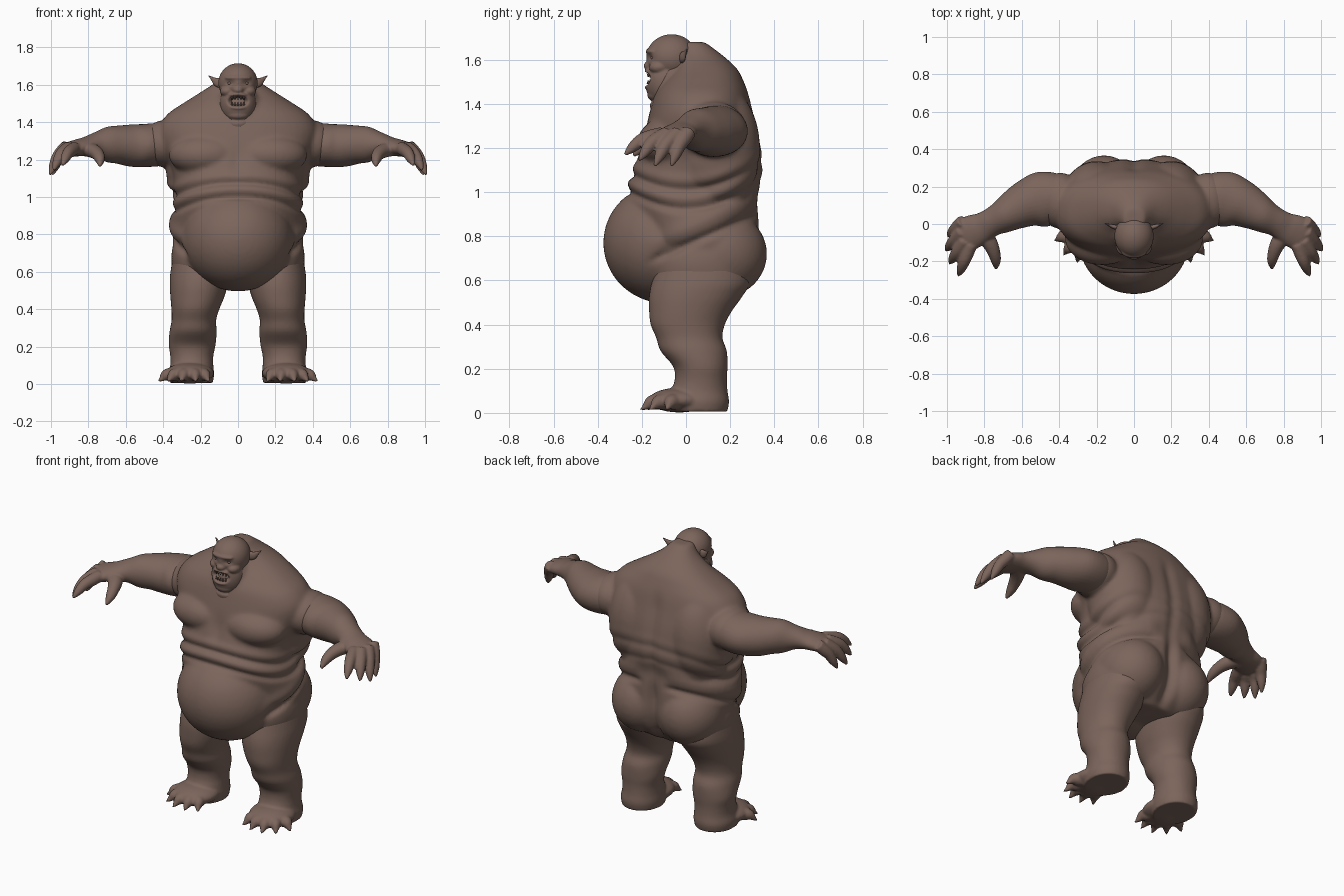
import bpy, bmesh
from math import cos, sin, exp, pi, copysign
from mathutils import Vector, Matrix

if "Cube" in bpy.data.objects:
    bpy.data.objects.remove(bpy.data.objects["Cube"], do_unlink=True)

skin_mat = bpy.data.materials.new("brown_skin")
skin_mat.use_nodes = True
skin_mat.diffuse_color = (0.2, 0.13, 0.105, 1)
skin_mat.node_tree.nodes["Principled BSDF"].inputs["Base Color"].default_value = (0.2, 0.13, 0.105, 1)


def spline(rows, k=4):
    """Smooth curve through rows of numbers."""
    out = []
    for i in range(len(rows) - 1):
        a, b, c, d = rows[max(i - 1, 0)], rows[i], rows[i + 1], rows[min(i + 2, len(rows) - 1)]
        for j in range(k):
            t = j / k
            out.append([q + 0.5 * t * (r - p + t * (2 * p - 5 * q + 4 * r - s + t * (3 * (q - r) + s - p)))
                        for p, q, r, s in zip(a, b, c, d)])
    return out + [list(rows[-1])]


def skin(bm, rings):
    """Skin a closed tube over rings of points."""
    loops = [[bm.verts.new(p) for p in ring] for ring in rings]
    n = len(loops[0])
    for a, b in zip(loops, loops[1:]):
        for i in range(n):
            bm.faces.new((a[i], a[(i + 1) % n], b[(i + 1) % n], b[i]))
    bm.faces.new(loops[0][::-1])
    bm.faces.new(loops[-1])


def stack(bm, rows, power=2.0, n=48):
    """Level rings: height, centre x, centre y, radius x, radius y."""
    def bend(v):
        return copysign(abs(v) ** (2 / power), v)
    turns = [2 * pi * i / n for i in range(n)]
    skin(bm, [[Vector((cx + rx * bend(cos(t)), cy + ry * bend(sin(t)), z)) for t in turns]
              for z, cx, cy, rx, ry in spline(rows)])


def limb(bm, rows, n=24):
    """Rings across a path: x, y, z, sideways radius, upright radius."""
    rows = spline(rows)
    pts = [Vector(r[:3]) for r in rows]
    rings = []
    for i, r in enumerate(rows):
        along = (pts[min(i + 1, len(pts) - 1)] - pts[max(i - 1, 0)]).normalized()
        side = along.cross(Vector((0, 0, 1))).normalized()
        up = side.cross(along)
        rings.append([pts[i] + side * r[3] * cos(2 * pi * k / n) + up * r[4] * sin(2 * pi * k / n)
                      for k in range(n)])
    skin(bm, rings)


def blob(bm, centre, radii, detail=4):
    bmesh.ops.create_icosphere(bm, subdivisions=detail, radius=1,
                               matrix=Matrix.Translation(centre) @ Matrix.Diagonal((*radii, 1)))


def finish(bm, name, voxel=0, smooth=4, sculpt=None):
    """Fuse the pieces of a part into one soft surface, then press in the detail."""
    bmesh.ops.recalc_face_normals(bm, faces=bm.faces[:])
    mesh = bpy.data.meshes.new(name)
    bm.to_mesh(mesh)
    bm.free()
    obj = bpy.data.objects.new(name, mesh)
    bpy.context.scene.collection.objects.link(obj)
    if voxel:
        mod = obj.modifiers.new("fuse", "REMESH")
        mod.mode = "VOXEL"
        mod.voxel_size = voxel
        mod = obj.modifiers.new("soften", "SMOOTH")
        mod.factor = 0.5
        mod.iterations = smooth
        bpy.context.view_layer.update()
        deps = bpy.context.evaluated_depsgraph_get()
        mesh = bpy.data.meshes.new_from_object(obj.evaluated_get(deps))
        obj.modifiers.clear()
        obj.data = mesh
        mesh.name = name
    if sculpt:
        moved = [v.co + sculpt(v.co, v.normal) for v in mesh.vertices]
        for v, co in zip(mesh.vertices, moved):
            v.co = co
    mesh.materials.clear()
    mesh.materials.append(skin_mat)
    for p in mesh.polygons:
        p.use_smooth = True
        p.material_index = 0


def bump(value, width):
    return exp(-(value / width) ** 2)


def ramp(value, low, high):
    t = min(max((value - low) / (high - low), 0), 1)
    return t * t * (3 - 2 * t)


# Body: height, half width, front y, back y
torso = [(.52, .20, -.05, .22), (.60, .29, -.12, .30), (.70, .335, -.16, .335), (.80, .355, -.20, .335),
         (.90, .352, -.24, .33), (.97, .34, -.265, .325), (1.06, .342, -.25, .345), (1.16, .36, -.22, .345),
         (1.26, .41, -.19, .33), (1.36, .425, -.165, .305), (1.44, .38, -.14, .285), (1.50, .295, -.10, .262),
         (1.56, .20, -.05, .23), (1.62, .11, -.03, .165), (1.68, .055, -.03, .085)]
bm = bmesh.new()
stack(bm, [(z, 0, (f + b) / 2, w, (b - f) / 2) for z, w, f, b in torso], 2.25)
blob(bm, (0, -.09, .77), (.295, .285, .275))               # belly
blob(bm, (0, -.04, 1.46), (.125, .115, .15))               # neck
for s in (1, -1):
    blob(bm, (s * .16, .155, .72), (.19, .212, .2))        # buttock
    blob(bm, (s * .205, .075, .67), (.152, .225, .2))      # hip
    blob(bm, (s * .17, -.075, 1.225), (.2, .145, .115))    # chest
    blob(bm, (s * .2, .13, 1.2), (.19, .205, .3))          # upper back
    blob(bm, (s * .395, .125, 1.285), (.12, .15, .125))    # shoulder


def body_detail(co, normal):
    x, y, z = co
    d = 0
    # Waist folds sag at the flanks and fade towards the spine
    fade = 1 - .7 * ramp(y, .15, .3)
    for level, depth in ((.925, .014), (1.01, .012)):
        h = z - level - 1.1 * y * y
        d += fade * depth * (.6 * bump(h - .045, .025) - bump(h, .018))
    # Flank roll rising to the back
    h = z - .76 - .44 * y
    d += (.014 * bump(h - .07, .045) - .016 * bump(h, .02)) * ramp(y, -.2, -.08) * ramp(abs(x), .05, .15)
    # Spine and seat groove
    seat = 1 - ramp(z, .8, .95)
    d -= (.012 + .02 * seat) * bump(x, .035) * ramp(y, .08, .18) * ramp(z, .5, .6) * (1 - ramp(z, 1.35, 1.5))
    # Hollow between the chest muscles
    d -= .012 * bump(x, .04) * bump(z - 1.2, .07) * ramp(-y, .08, .14)
    return normal * d


finish(bm, "body", .011, 10, body_detail)

# Legs with feet and clawed toes
leg = [(.79, .20, .08, .08, .12), (.72, .20, .08, .135, .19), (.60, .205, .07, .156, .222),
       (.53, .21, .045, .155, .212), (.46, .218, .02, .143, .187), (.40, .228, .008, .128, .168),
       (.34, .236, .015, .119, .15), (.28, .24, .035, .126, .15), (.21, .245, .065, .125, .123),
       (.15, .247, .067, .115, .118), (.10, .247, .06, .115, .128), (.05, .25, .057, .122, .138),
       (.006, .25, .057, .115, .13)]
toe_tips = [(.425, -.09), (.375, -.165), (.305, -.205), (.225, -.205), (.155, -.175)]
for s, side in ((1, "left"), (-1, "right")):
    bm = bmesh.new()
    stack(bm, [(z, s * x, y, rx, ry) for z, x, y, rx, ry in leg], 2.1)
    blob(bm, (s * .258, -.03, .058), (.13, .138, .056))
    for tx, ty in toe_tips:
        path = [(.4, .05, .038), (.68, .05, .036), (.8, .044, .029), (.9, .028, .016), (1.02, .012, .004)]
        limb(bm, [(s * (.25 + (tx - .25) * t), ty * t, z, r, r) for t, z, r in path], 16)
    finish(bm, side + "_leg", .008, 4)

# Arms with hands and fingers
arm = [(.34, .14, 1.28, .10, .10), (.42, .14, 1.28, .135, .115), (.50, .13, 1.275, .148, .115),
       (.57, .11, 1.275, .128, .113), (.64, .075, 1.28, .108, .102), (.70, .04, 1.28, .09, .094),
       (.76, .01, 1.278, .076, .067), (.81, -.018, 1.27, .08, .052), (.86, -.04, 1.262, .09, .045),
       (.91, -.065, 1.25, .088, .038), (.945, -.085, 1.235, .05, .02)]
fingers = [((.925, .005, 1.255), (.992, -.065, 1.12)), ((.93, -.05, 1.25), (1.005, -.14, 1.12)),
           ((.915, -.1, 1.25), (.985, -.21, 1.145)), ((.88, -.13, 1.25), (.938, -.275, 1.17))]
thumb = [(.82, -.04, 1.258, .05, .04), (.772, -.1, 1.245, .042, .038), (.748, -.155, 1.225, .034, .033),
         (.738, -.2, 1.198, .026, .026), (.738, -.24, 1.165, .008, .008)]
for s, side in ((1, "left"), (-1, "right")):
    bm = bmesh.new()
    limb(bm, [(s * x, *rest) for x, *rest in arm], 36)
    limb(bm, [(s * x, *rest) for x, *rest in thumb], 16)
    for base, tip in fingers:
        a, b = Vector(base), Vector(tip)
        rows = []
        for t, lift, r in ((-.15, 0, .034), (.2, .014, .035), (.5, .024, .031), (.78, .014, .024), (1.02, 0, .007)):
            p = a.lerp(b, t)
            rows.append((s * p.x, p.y, p.z + lift, r, r))
        limb(bm, rows, 16)
    finish(bm, side + "_arm", .007, 4)

# Head with jaw, brow, nose and throat roll
bm = bmesh.new()
blob(bm, (0, -.065, 1.61), (.105, .115, .105))
blob(bm, (0, -.09, 1.50), (.098, .095, .12))
blob(bm, (0, -.08, 1.40), (.09, .085, .075))
blob(bm, (0, -.13, 1.44), (.062, .045, .04))
blob(bm, (0, -.15, 1.478), (.055, .04, .018))
blob(bm, (0, -.148, 1.545), (.055, .042, .016))
blob(bm, (0, -.168, 1.572), (.028, .024, .02))
blob(bm, (0, -.145, 1.637), (.072, .038, .017))
for s in (1, -1):
    blob(bm, (s * .058, -.122, 1.565), (.038, .045, .03))


def face_detail(co, normal):
    x, y, z = co
    front = ramp(-y, .08, .13)
    mouth = (x / .046) ** 2 + ((z - 1.512) / .026) ** 2
    socket = ((abs(x) - .043) / .024) ** 2 + ((z - 1.608) / .015) ** 2
    crease = bump(z - 1.41 - 2.5 * x * x, .01)
    return Vector((0, front * (.05 * exp(-mouth ** 2) + .012 * exp(-socket) + .008 * crease), 0))


finish(bm, "head", .005, 6, face_detail)

# Eyes, ears and teeth
for s, side in ((1, "left"), (-1, "right")):
    bm = bmesh.new()
    blob(bm, (s * .043, -.147, 1.608), (.015, .014, .01), 3)
    finish(bm, side + "_eye")
    bm = bmesh.new()
    limb(bm, [(s * .085, -.02, 1.605, .012, .024), (s * .112, -.014, 1.614, .012, .024),
              (s * .132, -.006, 1.628, .007, .013), (s * .156, .004, 1.648, .002, .002)], 16)
    finish(bm, side + "_ear")

for name, z, turn in (("lower_teeth", 1.497, 0), ("upper_teeth", 1.53, pi)):
    bm = bmesh.new()
    for x in (-.032, -.016, 0, .016, .032):
        big = 1.5 if abs(x) > .03 else 1
        place = Matrix.Translation((x, -.172 + 8 * x * x, z)) @ Matrix.Rotation(turn, 4, "X")
        bmesh.ops.create_cone(bm, cap_ends=True, segments=10, radius1=.007, radius2=.0015,
                              depth=.016 * big, matrix=place)
    finish(bm, name)
